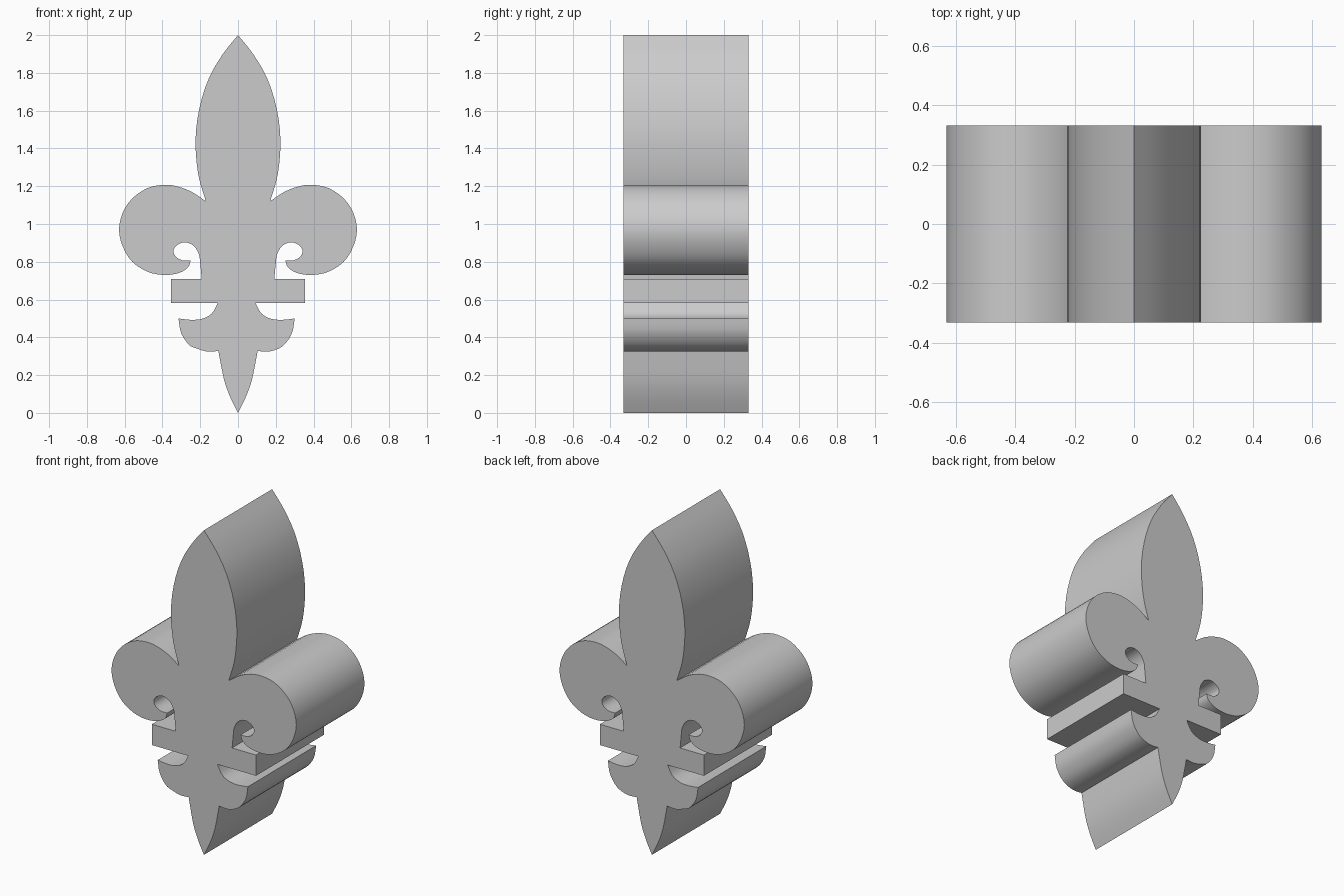
import bpy
import bmesh
from mathutils import Vector

cube = bpy.data.objects.get("Cube")
if cube:
    bpy.data.objects.remove(cube, do_unlink=True)

HALF_DEPTH = 0.332
STEPS = 3

# Half outline (x, z) from top to bottom; each run is one smooth curve between corners
petal = [(0, 2), (.08, 1.9), (.155, 1.77), (.205, 1.61), (.225, 1.44), (.21, 1.26), (.17, 1.12)]
lobe = [(.17, 1.12), (.245, 1.17), (.325, 1.2), (.395, 1.207), (.48, 1.19), (.56, 1.135),
        (.61, 1.06), (.63, .97), (.61, .88), (.56, .8), (.48, .748), (.395, .73),
        (.315, .74), (.265, .77), (.25, .807)]
curl = [(.25, .807), (.295, .808), (.33, .828), (.342, .86), (.32, .89), (.28, .903),
        (.235, .885), (.207, .84), (.2, .79), (.192, .71)]
collar = [(.192, .71), (.355, .71), (.355, .582), (.092, .582)]
leaf_top = [(.092, .582), (.125, .525), (.18, .497), (.24, .493), (.3, .5)]
leaf_bottom = [(.3, .5), (.285, .42), (.235, .352), (.165, .325), (.104, .328)]
stem = [(.104, .328), (.075, .18), (.042, .085), (0, 0)]


def smooth_run(points):
    """Catmull-Rom curve through the points, without the last one."""
    p = [Vector(q) for q in points]
    p = [2 * p[0] - p[1]] + p + [2 * p[-1] - p[-2]]
    out = []
    for a, b, c, d in zip(p, p[1:], p[2:], p[3:]):
        for i in range(STEPS):
            t = i / STEPS
            out.append(b + (c - a) * t / 2 + (2 * a - 5 * b + 4 * c - d) * t**2 / 2
                       + (3 * b - a - 3 * c + d) * t**3 / 2)
    return out


def left_side(p):
    """Mirror a point; the lower leaf is slightly wider on this side."""
    widen = .015 if .34 < p.y < .6 and p.x < .34 else 0
    return Vector((-p.x - widen, p.y))


# Complete closed outline
half = smooth_run(petal) + smooth_run(lobe) + smooth_run(curl)
half += [Vector(p) for p in collar[:-1]]
half += smooth_run(leaf_top) + smooth_run(leaf_bottom) + smooth_run(stem)
outline = half + [Vector((0, 0))] + [left_side(p) for p in reversed(half[1:])]

# Extrude the outline from front to back
bm = bmesh.new()
front = bm.faces.new([bm.verts.new((p.x, -HALF_DEPTH, p.y)) for p in outline])
extruded = bmesh.ops.extrude_face_region(bm, geom=[front], use_keep_orig=True)
back_verts = [v for v in extruded["geom"] if isinstance(v, bmesh.types.BMVert)]
bmesh.ops.translate(bm, verts=back_verts, vec=(0, 2 * HALF_DEPTH, 0))
bmesh.ops.recalc_face_normals(bm, faces=bm.faces)
bmesh.ops.triangulate(bm, faces=[f for f in bm.faces if len(f.verts) > 4])

mesh = bpy.data.meshes.new("lily_emblem")
bm.to_mesh(mesh)
bm.free()
emblem = bpy.data.objects.new("lily_emblem", mesh)
bpy.context.collection.objects.link(emblem)

# Plain grey material
grey = bpy.data.materials.new("light_grey")
grey.use_nodes = True
colour = (.6, .6, .6, 1)
grey.diffuse_color = colour
grey.node_tree.nodes["Principled BSDF"].inputs["Base Color"].default_value = colour
mesh.materials.append(grey)

# Smooth curved walls, sharp rims and corners
bpy.ops.object.select_all(action="DESELECT")
emblem.select_set(True)
bpy.context.view_layer.objects.active = emblem
bpy.ops.object.shade_smooth_by_angle(angle=.5)
